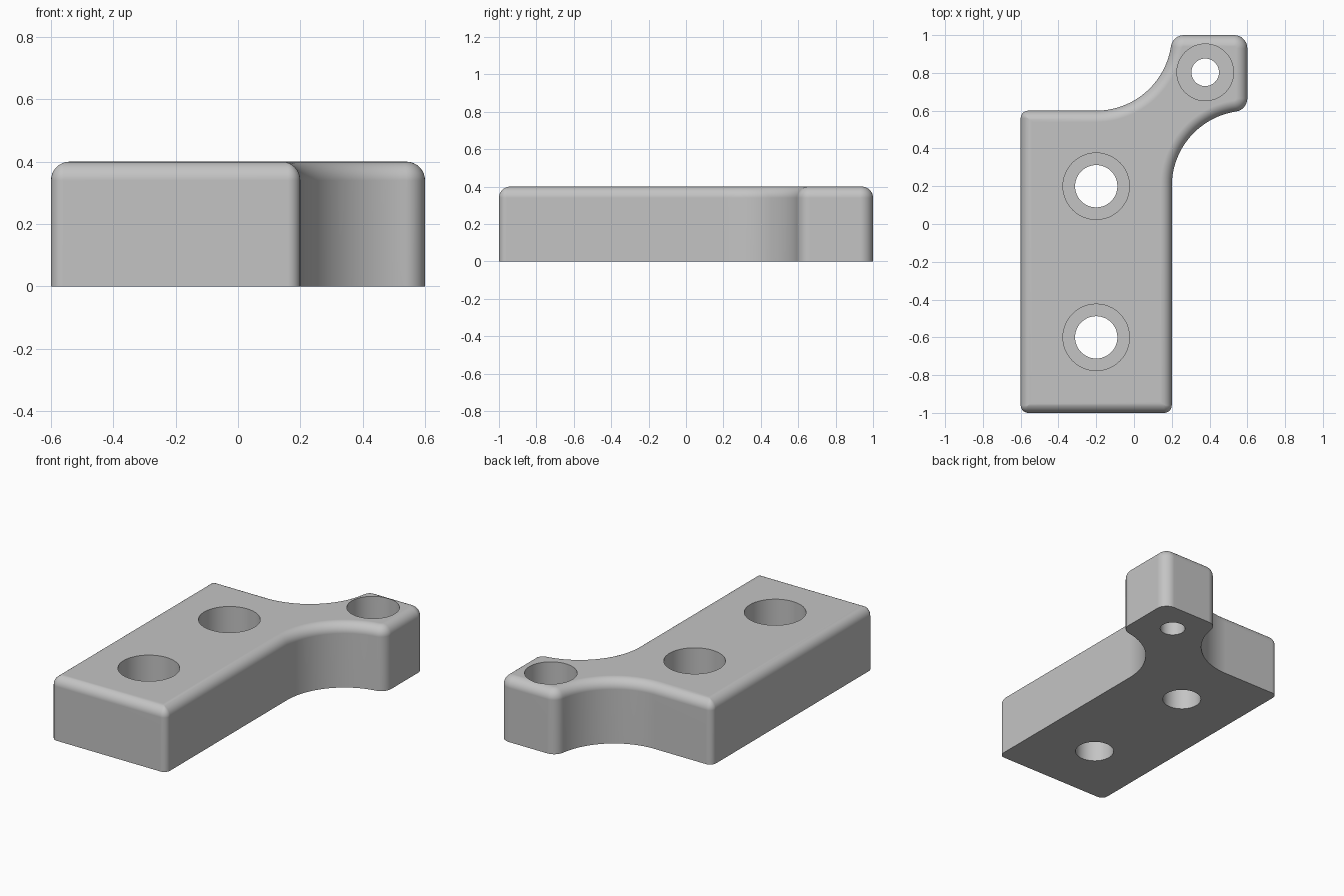
import bpy
import bmesh
from math import sin, cos, pi, atan2, sqrt, radians

default = bpy.data.objects.get("Cube")
if default:
    bpy.data.objects.remove(default, do_unlink=True)

HEIGHT, FILLET = 0.4, 0.06
BODY_R, TIP_R, SWEEP_R = 0.04, 0.07, 0.4

grey = bpy.data.materials.new("plain grey")
grey.use_nodes = True
grey.diffuse_color = (0.55, 0.55, 0.55, 1)
grey.node_tree.nodes["Principled BSDF"].inputs["Base Color"].default_value = grey.diffuse_color


def arc(cx, cy, r, start, end, steps):
    angles = [start + (end - start) * i / steps for i in range(steps + 1)]
    return [(cx + r * cos(a), cy + r * sin(a)) for a in angles]


def outline(inset):
    """Counter-clockwise plate outline, moved inwards by the inset."""
    m, body = max(BODY_R, inset), max(BODY_R - inset, 0)
    tip, sweep = TIP_R - inset, SWEEP_R + inset
    reach = sqrt((SWEEP_R + TIP_R) ** 2 - TIP_R ** 2)
    lean = atan2(TIP_R, reach)
    q = pi / 2
    pts = arc(-0.6 + m, -1 + m, body, 2 * q, 3 * q, 6)
    pts += arc(0.2 - m, -1 + m, body, 3 * q, 4 * q, 6)
    pts += arc(0.6, 0.2, sweep, 2 * q, q + lean, 28)
    pts += arc(0.6 - TIP_R, 0.2 + reach, tip, lean - q, 0, 8)
    pts += arc(0.6 - TIP_R, 1 - TIP_R, tip, 0, q, 8)
    pts += arc(-0.2 + reach, 1 - TIP_R, tip, q, 2 * q - lean, 8)
    pts += arc(-0.2, 1, sweep, -lean, -q, 28)
    pts += arc(-0.6 + m, 0.6 - m, body, q, 2 * q, 6)
    return pts


def loft(name, rings):
    """Closed solid through a stack of (points, z) rings."""
    bm = bmesh.new()
    loops = [[bm.verts.new((x, y, z)) for x, y in pts] for pts, z in rings]
    n = len(loops[0])
    for low, high in zip(loops, loops[1:]):
        for i in range(n):
            j = (i + 1) % n
            bm.faces.new((low[i], low[j], high[j], high[i]))
    bm.faces.new(loops[0][::-1])
    bm.faces.new(loops[-1])
    bmesh.ops.remove_doubles(bm, verts=bm.verts, dist=1e-5)
    bmesh.ops.recalc_face_normals(bm, faces=bm.faces)
    mesh = bpy.data.meshes.new(name)
    bm.to_mesh(mesh)
    bm.free()
    mesh.materials.append(grey)
    obj = bpy.data.objects.new(name, mesh)
    bpy.context.collection.objects.link(obj)
    return obj


# Plate with a rounded top edge
rings = [(outline(0), 0)]
for i in range(9):
    a = pi / 2 * i / 8
    rings.append((outline(FILLET * (1 - cos(a))), HEIGHT - FILLET * (1 - sin(a))))
plate = loft("bracket_plate", rings)


# Counterbored screw holes: position, hole radius, head recess radius
def circle(x, y, r):
    return arc(x, y, r, 0, 2 * pi, 48)[:-1]


cutters = []
for x, y, hole, recess in ((-0.2, 0.2, 0.112, 0.176),
                           (-0.2, -0.6, 0.112, 0.176),
                           (0.377, 0.803, 0.073, 0.15)):
    step = HEIGHT - 0.22
    cutter = loft("hole_cutter", [(circle(x, y, hole), -0.1), (circle(x, y, hole), step),
                                  (circle(x, y, recess), step), (circle(x, y, recess), 0.5)])
    cutter.hide_render = True
    cut = plate.modifiers.new("screw hole", "BOOLEAN")
    cut.operation, cut.solver, cut.object = "DIFFERENCE", "EXACT", cutter
    cutters.append(cutter)

# Apply the cuts and drop the cutters
bpy.context.view_layer.update()
depsgraph = bpy.context.evaluated_depsgraph_get()
result = bpy.data.meshes.new_from_object(plate.evaluated_get(depsgraph))
plate.modifiers.clear()
plate.data = result
for cutter in cutters:
    bpy.data.objects.remove(cutter, do_unlink=True)
result.materials.clear()
result.materials.append(grey)
for face in result.polygons:
    face.material_index = 0

# Smooth rounded surfaces with sharp rims
bpy.ops.object.select_all(action="DESELECT")
plate.select_set(True)
bpy.context.view_layer.objects.active = plate
bpy.ops.object.shade_smooth_by_angle(angle=radians(30))
normals = plate.modifiers.new("weighted normals", "WEIGHTED_NORMAL")
normals.keep_sharp = True
